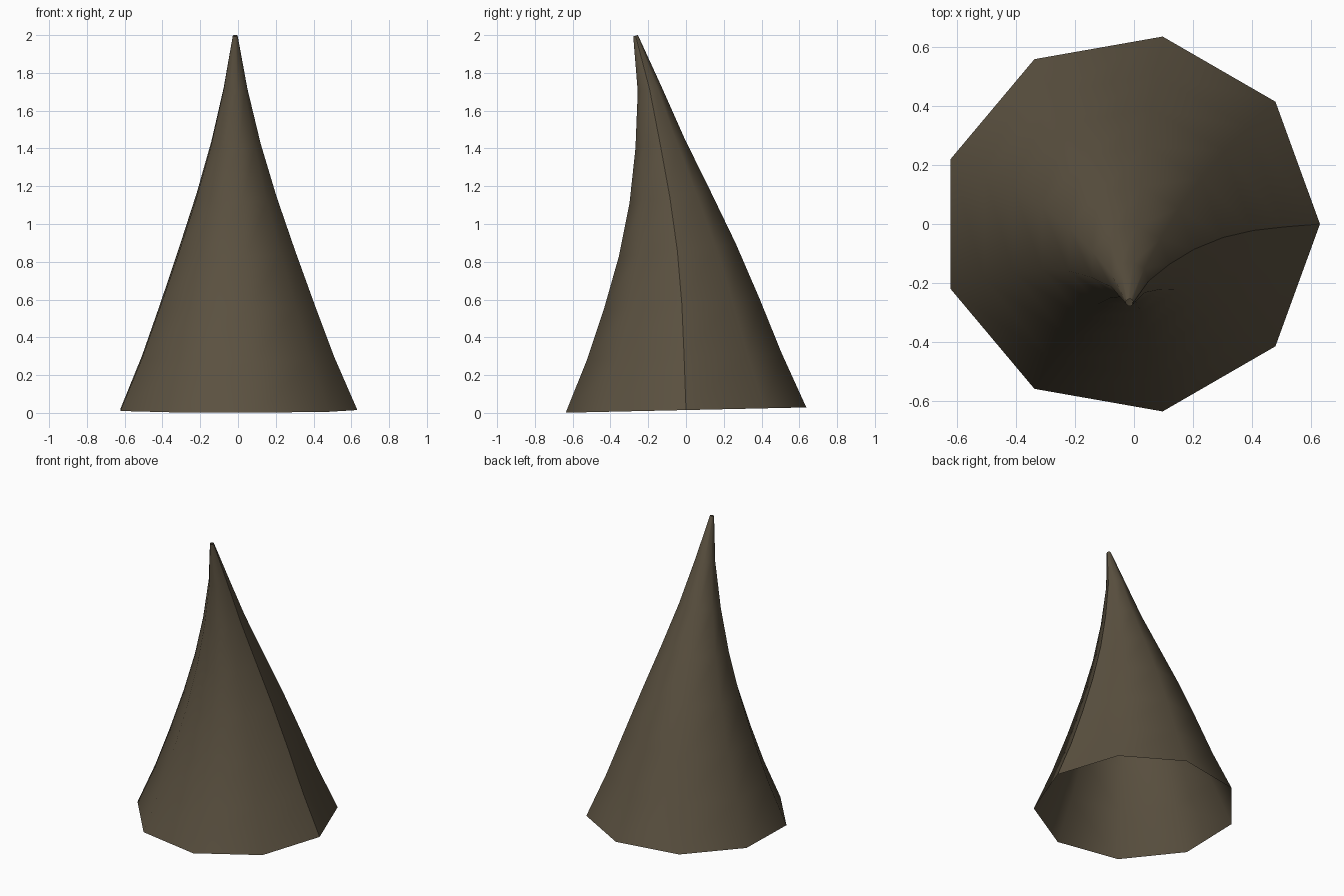
import bpy, bmesh, math
from mathutils import Vector, Matrix

cube = bpy.data.objects.get("Cube")
if cube:
    bpy.data.objects.remove(cube, do_unlink=True)

SIDES = 9
CENTRE_X = -0.015

# Spine of the horn, base to tip: (y, z, radius)
rings = [(0.0, 0.015, 0.647), (-0.01, 0.295, 0.525), (-0.022, 0.575, 0.42),
         (-0.046, 0.86, 0.317), (-0.086, 1.145, 0.219), (-0.137, 1.425, 0.135),
         (-0.193, 1.715, 0.065), (-0.267, 1.997, 0.013)]

# Dark horn material
mat = bpy.data.materials.new("dark_brown_horn")
mat.use_nodes = True
colour = (0.105, 0.083, 0.052, 1.0)
mat.diffuse_color = colour
bsdf = mat.node_tree.nodes["Principled BSDF"]
bsdf.inputs["Base Color"].default_value = colour
bsdf.inputs["Roughness"].default_value = 0.8

# Each ring is tilted square to the spine
bm = bmesh.new()
loops = []
for i, (y, z, radius) in enumerate(rings):
    before, after = rings[max(i - 1, 0)], rings[min(i + 1, len(rings) - 1)]
    tilt = math.atan2(before[0] - after[0], after[1] - before[1])
    if i == 0:
        tilt = 0.022
    place = Matrix.Translation((CENTRE_X, y, z)) @ Matrix.Rotation(tilt, 4, 'X')
    loop = []
    for k in range(SIDES + 1):
        a = math.tau * (k % SIDES) / SIDES
        loop.append(bm.verts.new(place @ Vector((radius * math.cos(a), radius * math.sin(a), 0))))
    loops.append(loop)

# Skin between rings, open at both ends with an unwelded seam on the left
for low, high in zip(loops, loops[1:]):
    for k in range(SIDES):
        face = bm.faces.new((low[k], low[k + 1], high[k + 1], high[k]))
        face.smooth = True

mesh = bpy.data.meshes.new("curved_horn")
bm.to_mesh(mesh)
bm.free()
mesh.materials.append(mat)
horn = bpy.data.objects.new("curved_horn", mesh)
bpy.context.collection.objects.link(horn)
